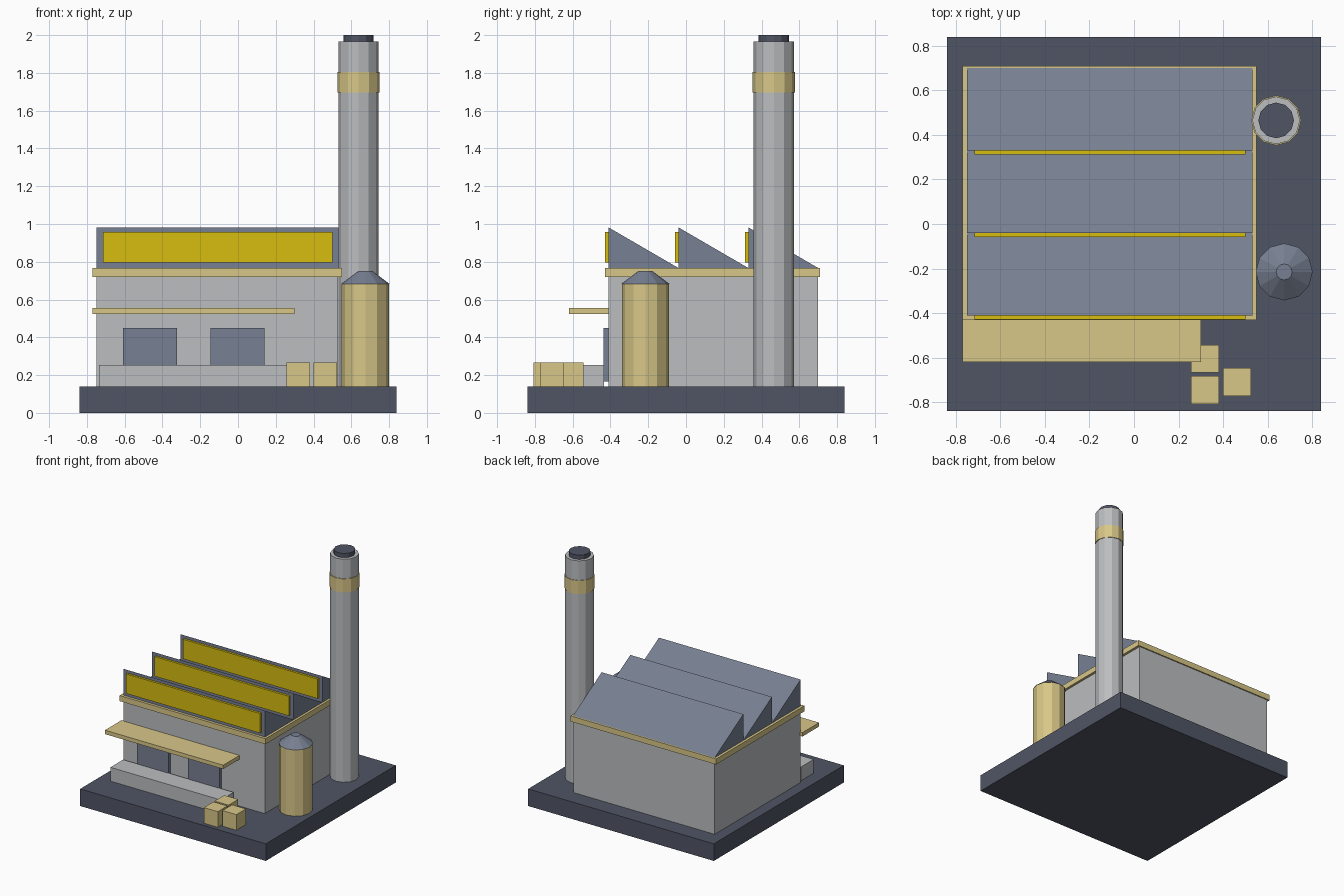
import bpy, bmesh, math

if "Cube" in bpy.data.objects:
    bpy.data.objects.remove(bpy.data.objects["Cube"])


def material(name, rgb):
    linear = [((c / 255 + 0.055) / 1.055) ** 2.4 if c > 10 else c / 3295 for c in rgb]
    mat = bpy.data.materials.new(name)
    mat.use_nodes = True
    mat.diffuse_color = (*linear, 1)
    bsdf = mat.node_tree.nodes["Principled BSDF"]
    bsdf.inputs["Base Color"].default_value = (*linear, 1)
    return mat


concrete = material("light concrete", (187, 189, 191))
sand = material("sand", (216, 199, 136))
yellow = material("yellow glass", (215, 188, 15))
charcoal = material("charcoal", (80, 85, 100))
slate = material("slate blue", (119, 128, 146))


def finish(name, bm, mat):
    bmesh.ops.recalc_face_normals(bm, faces=bm.faces)
    mesh = bpy.data.meshes.new(name)
    bm.to_mesh(mesh)
    bm.free()
    mesh.materials.append(mat)
    obj = bpy.data.objects.new(name, mesh)
    bpy.context.collection.objects.link(obj)
    return obj


def box(name, mat, x, y, z):
    """Box from (min, max) ranges."""
    bm = bmesh.new()
    bmesh.ops.create_cube(bm, size=1)
    for v in bm.verts:
        v.co = [r[0] if c < 0 else r[1] for c, r in zip(v.co, (x, y, z))]
    return finish(name, bm, mat)


def drum(name, mat, centre, z, r_low, r_top, sides=12):
    """Upright faceted cylinder or cut cone."""
    bm = bmesh.new()
    bmesh.ops.create_cone(bm, cap_ends=True, segments=sides, radius1=r_low,
                          radius2=r_top, depth=z[1] - z[0])
    bmesh.ops.translate(bm, verts=bm.verts, vec=(*centre, (z[0] + z[1]) / 2))
    return finish(name, bm, mat)


def roof_tooth(name, mat, x, y, z):
    """Sawtooth wedge, upright at the front and sloping down to the back."""
    bm = bmesh.new()
    profile = [(y[0], z[0]), (y[1], z[0]), (y[0], z[1])]
    face = bm.faces.new([bm.verts.new((x[0], py, pz)) for py, pz in profile])
    new = bmesh.ops.extrude_face_region(bm, geom=[face])["geom"]
    moved = [g for g in new if isinstance(g, bmesh.types.BMVert)]
    bmesh.ops.translate(bm, verts=moved, vec=(x[1] - x[0], 0, 0))
    return finish(name, bm, mat)


# Ground slab and main hall
GROUND = 0.14
box("ground_slab", charcoal, (-0.84, 0.84), (-0.84, 0.84), (0, GROUND))
box("hall_walls", concrete, (-0.75, 0.53), (-0.41, 0.7), (GROUND, 0.73))
box("eaves_trim", sand, (-0.77, 0.55), (-0.43, 0.71), (0.72, 0.766))

# Sawtooth roof with a skylight on each upright face
pitch = 0.37
for i in range(3):
    front = -0.41 + i * pitch
    roof_tooth(f"roof_tooth_{i + 1}", slate, (-0.75, 0.532),
               (front, front + pitch), (0.767, 0.982))
    box(f"skylight_{i + 1}", yellow, (-0.715, 0.5),
        (front - 0.018, front + 0.004), (0.797, 0.957))

# Loading front: doors, dock and canopy
for side, x in (("right", -0.465), ("left", -0.003)):
    box(f"loading_door_{side}", slate, (x - 0.143, x + 0.143), (-0.438, -0.4), (0.165, 0.45))
box("loading_dock", concrete, (-0.735, 0.265), (-0.6, -0.435), (GROUND, 0.253))
box("canopy", sand, (-0.77, 0.3), (-0.62, -0.405), (0.523, 0.555))

# Crates beside the dock
for i, (x, y) in enumerate([(0.319, -0.745), (0.462, -0.709), (0.319, -0.605)]):
    box(f"crate_{i + 1}", sand, (x - 0.063, x + 0.063), (y - 0.062, y + 0.062), (GROUND, 0.268))

# Chimney
stack = (0.638, 0.465)
drum("chimney_shaft", concrete, stack, (GROUND, 1.965), 0.107, 0.107)
drum("chimney_band", sand, stack, (1.696, 1.806), 0.112, 0.112)
drum("chimney_cap", charcoal, stack, (1.96, 2.0), 0.08, 0.08)

# Storage tank
tank = (0.674, -0.215)
drum("tank_body", sand, tank, (GROUND, 0.683), 0.125, 0.125)
drum("tank_roof", slate, tank, (0.683, 0.752), 0.128, 0.036)
